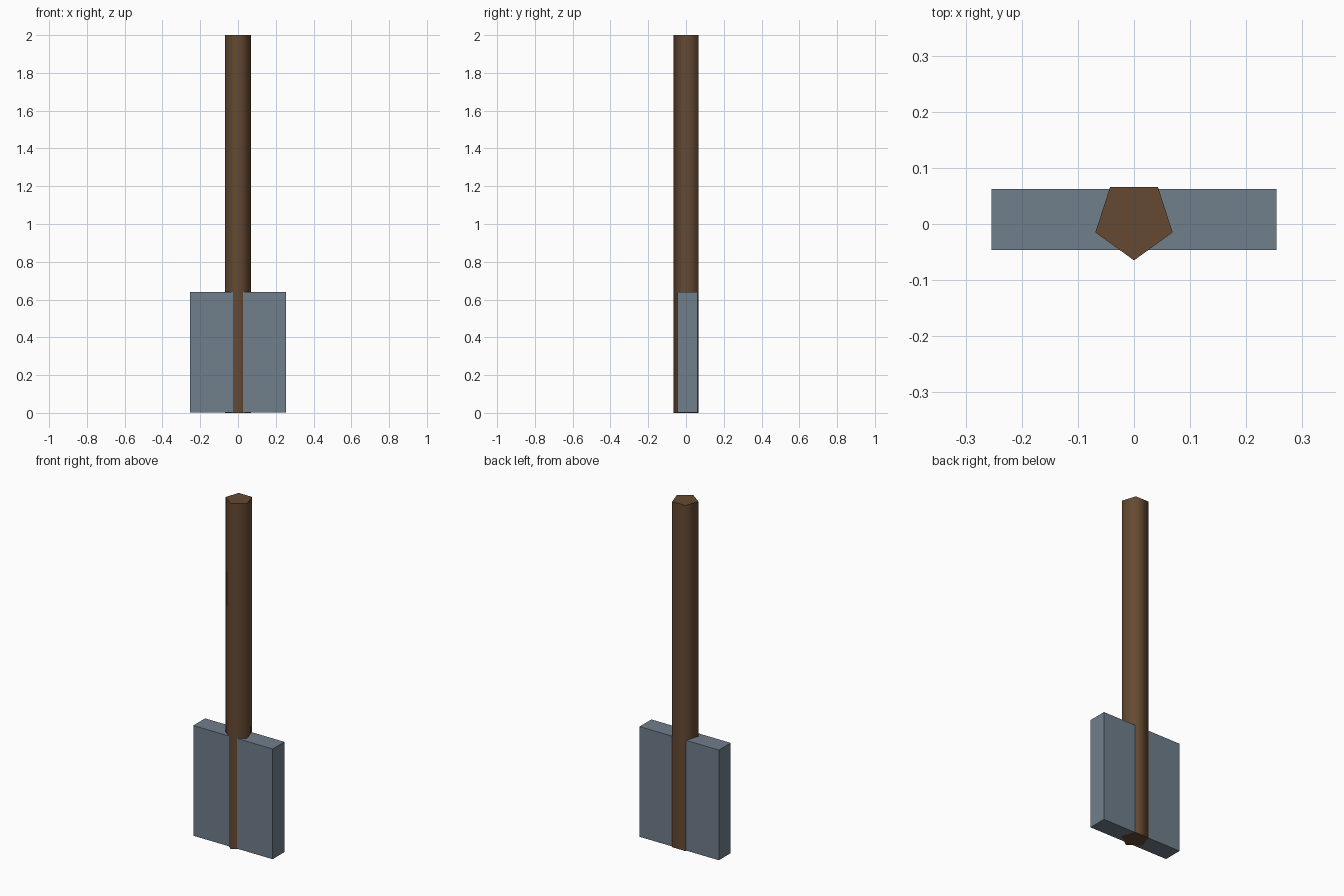
import bpy
from math import radians

if "Cube" in bpy.data.objects:
    bpy.data.objects.remove(bpy.data.objects["Cube"])


def material(name, rgb):
    mat = bpy.data.materials.new(name)
    mat.diffuse_color = (*rgb, 1)
    mat.use_nodes = True
    mat.node_tree.nodes["Principled BSDF"].inputs["Base Color"].default_value = mat.diffuse_color
    return mat


wood = material("wood", (0.13, 0.068, 0.032))
metal = material("metal", (0.16, 0.21, 0.26))

# Handle: smooth-shaded five-sided shaft, one corner towards the front
bpy.ops.mesh.primitive_cylinder_add(vertices=5, radius=0.0724, depth=2,
                                    location=(0, 0.0075, 1),
                                    rotation=(0, 0, radians(180)))
handle = bpy.context.object
handle.name = "handle"
bpy.ops.object.transform_apply(location=False, rotation=True, scale=True)
bpy.ops.object.shade_smooth_by_angle(angle=radians(80))
handle.data.materials.append(wood)

# Blade: flat box around the lower shaft, just clear of the shaft's end face
bottom, top = 0.002, 0.64
bpy.ops.mesh.primitive_cube_add(size=1, location=(0, 0.008, (bottom + top) / 2))
blade = bpy.context.object
blade.name = "blade"
blade.scale = (0.508, 0.108, top - bottom)
bpy.ops.object.transform_apply(location=False, rotation=False, scale=True)
blade.data.materials.append(metal)
